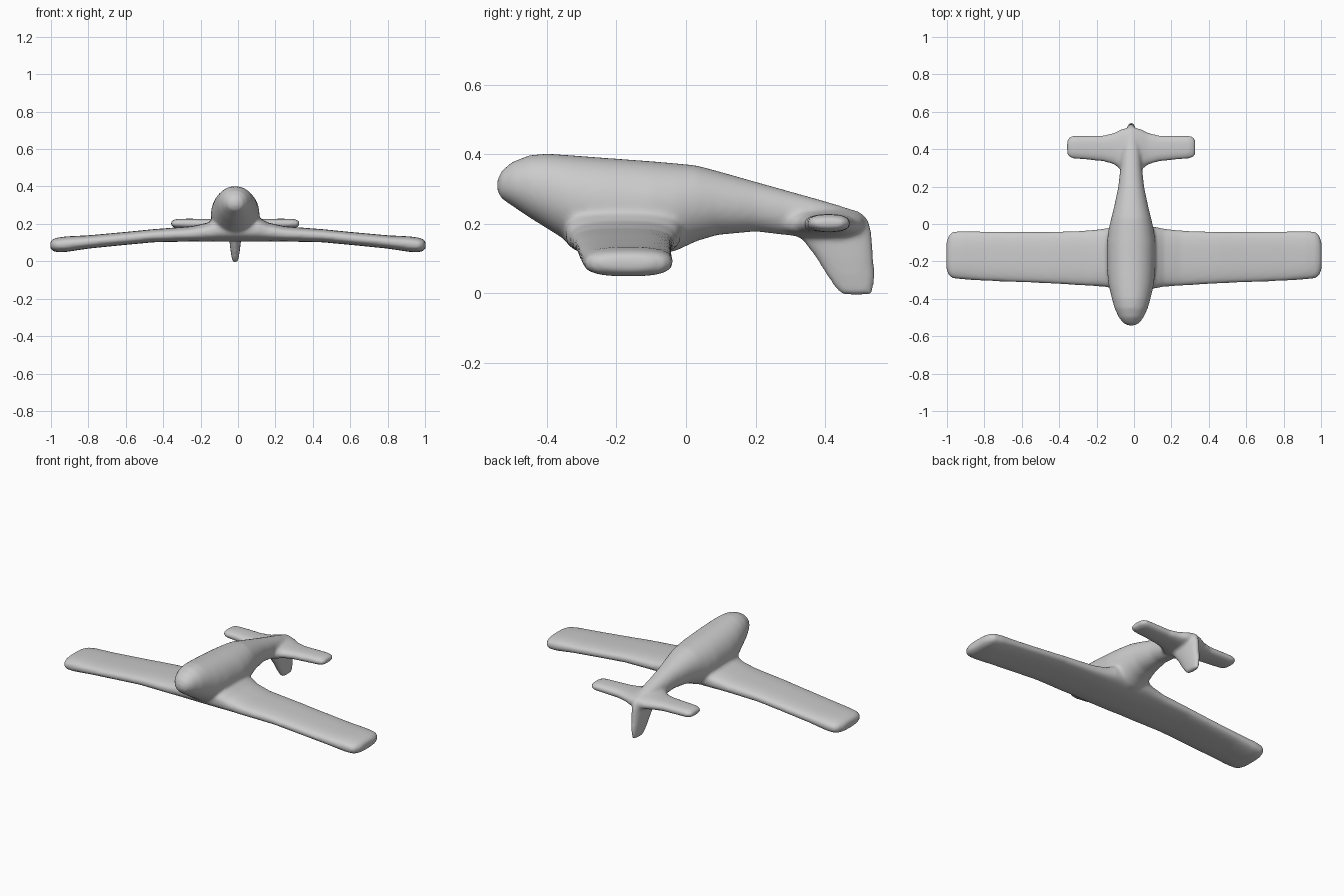
import bpy, bmesh, math
from mathutils import Vector

if "Cube" in bpy.data.objects:
    bpy.data.objects.remove(bpy.data.objects["Cube"])

X, Y, Z = Vector((1, 0, 0)), Vector((0, 1, 0)), Vector((0, 0, 1))
CX = -0.015  # centre line of the body


def section(centre, u, v, power, n=40):
    """Rounded cross-section spanned by half-axes u and v."""
    pts = []
    for i in range(n):
        a = 2 * math.pi * i / n
        c, s = math.cos(a), math.sin(a)
        pts.append(centre + u * math.copysign(abs(c) ** (2 / power), c)
                   + v * math.copysign(abs(s) ** (2 / power), s))
    return pts


def loft(bm, rings):
    """Skin a row of sections and cap both ends."""
    rows = [[bm.verts.new(p) for p in r] for r in rings]
    faces = [bm.faces.new(rows[0]), bm.faces.new(rows[-1])]
    for a, b in zip(rows, rows[1:]):
        for i in range(len(a)):
            j = (i + 1) % len(a)
            faces.append(bm.faces.new((a[i], a[j], b[j], b[i])))
    bmesh.ops.recalc_face_normals(bm, faces=faces)


bm = bmesh.new()

# Fuselage: y, bottom z, top z, half width
fuselage = [(-.543, .295, .325, .015), (-.53, .272, .352, .043), (-.50, .252, .378, .066),
            (-.45, .218, .397, .089), (-.40, .187, .402, .103), (-.33, .143, .397, .120),
            (-.25, .115, .391, .129), (-.10, .108, .380, .130), (-.03, .122, .374, .121),
            (.03, .150, .368, .107), (.09, .168, .352, .092), (.20, .178, .321, .069),
            (.30, .166, .293, .058), (.40, .155, .265, .052), (.46, .150, .247, .040),
            (.50, .145, .229, .026), (.53, .145, .200, .012)]
loft(bm, [section(Vector((CX, y, (b + t) / 2)), X * w, Z * (t - b) / 2, 2.1)
          for y, b, t, w in fuselage])

# Wing half: x, front y, back y, bottom z, top z
wing = [(0, -.35, -.01, .105, .25), (.11, -.345, -.015, .105, .235), (.16, -.335, -.025, .106, .207),
        (.25, -.33, -.035, .106, .187), (.45, -.318, -.042, .102, .172), (.60, -.312, -.042, .088, .157),
        (.80, -.304, -.040, .068, .139), (.92, -.296, -.037, .050, .133), (.97, -.29, -.042, .049, .126),
        (.99, -.275, -.06, .056, .118), (1.004, -.24, -.10, .068, .105)]
both = [(-x, *r) for x, *r in reversed(wing)] + wing[1:]
loft(bm, [section(Vector((x, (f + k) / 2, (b + t) / 2)), Y * (k - f) / 2, Z * (t - b) / 2, 2.7)
          for x, f, k, b, t in both])

# Tailplane half: offset from the centre line, front y, back y, bottom z, top z
tail = [(0, .26, .52, .16, .25), (.05, .285, .508, .163, .238), (.09, .318, .488, .168, .229),
        (.15, .335, .473, .172, .227), (.25, .345, .472, .175, .228), (.31, .35, .472, .177, .227),
        (.33, .356, .466, .182, .222), (.344, .37, .45, .191, .213)]
both = [(-x, *r) for x, *r in reversed(tail)] + tail[1:]
loft(bm, [section(Vector((CX + x, (f + k) / 2, (b + t) / 2)), Y * (k - f) / 2, Z * (t - b) / 2, 2.5)
          for x, f, k, b, t in both])

# Hanging fin: z, front y, back y, half thickness
fin = [(-.004, .45, .535, .012), (.01, .432, .54, .017), (.05, .405, .542, .024), (.10, .375, .540, .030),
       (.14, .345, .537, .033), (.18, .31, .533, .035), (.215, .33, .522, .030)]
loft(bm, [section(Vector((CX, (f + k) / 2, z)), Y * (k - f) / 2, X * w, 2.2) for z, f, k, w in fin])

# One continuous skin with soft fillets where the parts meet
mesh = bpy.data.meshes.new("aircraft_skin")
bm.to_mesh(mesh)
bm.free()
skin = bpy.data.objects.new("aircraft_skin", mesh)
bpy.context.collection.objects.link(skin)
grey = bpy.data.materials.new("plain_grey")
grey.diffuse_color = (.6, .6, .6, 1)
grey.use_nodes = True
grey.node_tree.nodes["Principled BSDF"].inputs["Base Color"].default_value = grey.diffuse_color
mesh.materials.append(grey)
remesh = skin.modifiers.new("blend", 'REMESH')
remesh.mode = 'VOXEL'
remesh.voxel_size = .009
remesh.use_smooth_shade = True
soft = skin.modifiers.new("soften", 'SMOOTH')
soft.factor = .5
soft.iterations = 8
